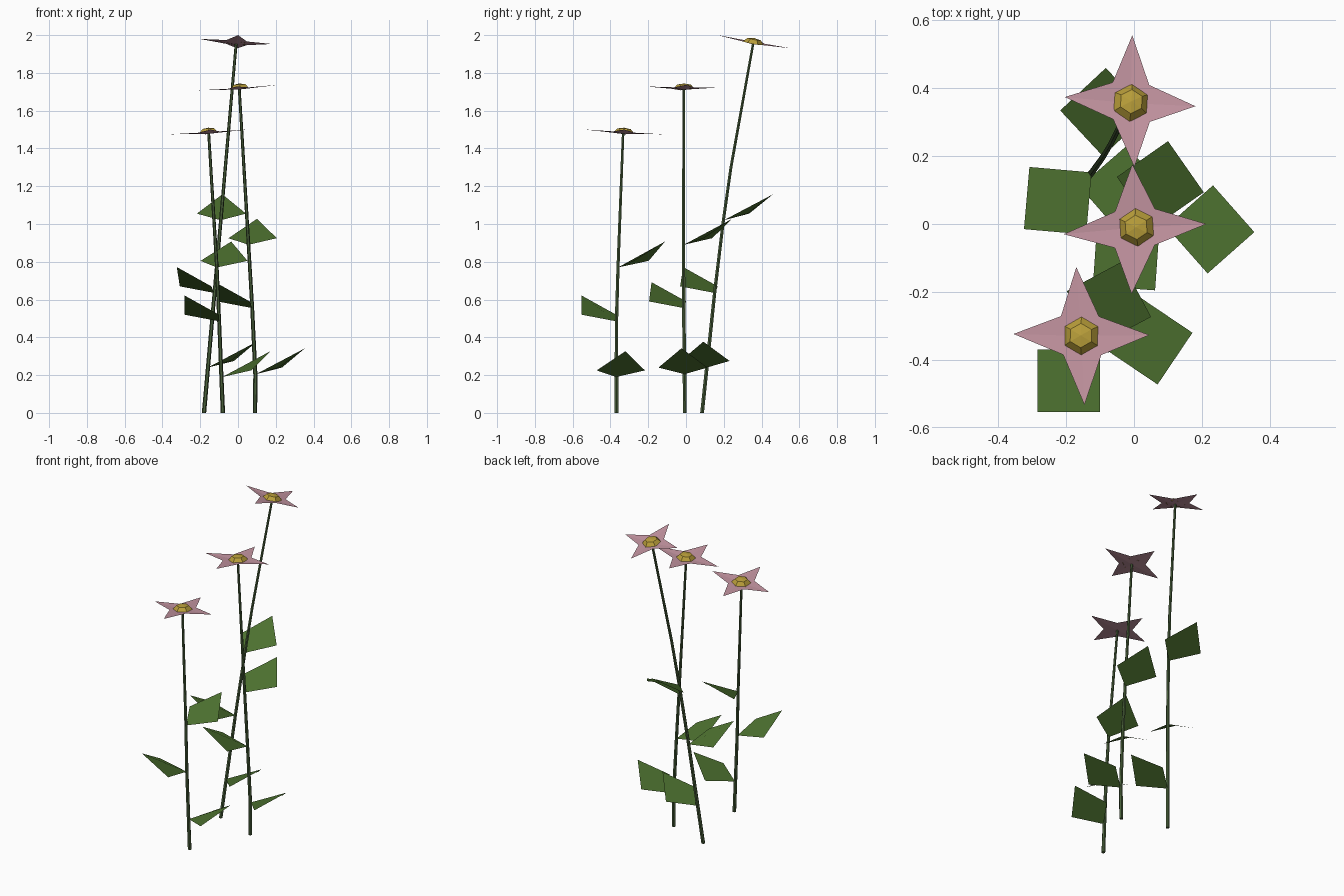
import bpy, bmesh, math
from mathutils import Vector

if "Cube" in bpy.data.objects:
    bpy.data.objects.remove(bpy.data.objects["Cube"])


def material(name, rgb):
    m = bpy.data.materials.new(name)
    m.diffuse_color = (*rgb, 1)
    m.use_nodes = True
    m.node_tree.nodes["Principled BSDF"].inputs["Base Color"].default_value = m.diffuse_color
    return m


LEAF = material("leaf green", (0.076, 0.171, 0.030))
STEM = material("stem green", (0.065, 0.114, 0.042))
PETAL = material("petal pink", (0.546, 0.296, 0.352))
GOLD = material("centre gold", (0.485, 0.342, 0.042))


def make(name, verts, faces, mat):
    me = bpy.data.meshes.new(name)
    me.from_pydata([tuple(v) for v in verts], [], faces)
    me.materials.append(mat)
    ob = bpy.data.objects.new(name, me)
    bpy.context.collection.objects.link(ob)
    return ob


def stem(name, pts, r0=0.0115, r1=0.0075, n=6):
    """Tapered six-sided tube through the points."""
    verts, faces = [], []
    for i, p in enumerate(pts):
        r = r0 + (r1 - r0) * p[2] / pts[-1][2]
        for k in range(n):
            a = math.tau * k / n
            verts.append((p[0] + r * math.cos(a), p[1] + r * math.sin(a), p[2]))
        if i:
            b = (i - 1) * n
            faces += [(b + k, b + (k + 1) % n, b + n + (k + 1) % n, b + n + k)
                      for k in range(n)]
    faces += [tuple(reversed(range(n))), tuple(range(len(verts) - n, len(verts)))]
    make(name, verts, faces, STEM)


def leaf(name, base, azimuth):
    """Square leaf on its corner, with the tip raised and the sides drooping."""
    a = math.radians(azimuth)
    d = Vector((math.cos(a), math.sin(a), 0))
    s = Vector((-d.y, d.x, 0))
    b, up = Vector(base), Vector((0, 0, 1))
    make(name, [b,
                b + d * 0.13 - s * 0.13 + up * 0.035,
                b + d * 0.26 + up * 0.137,
                b + d * 0.13 + s * 0.13 + up * 0.035], [(0, 1, 2, 3)], LEAF)


def flower(name, centre, tips):
    """Four-pointed star of petals with a hexagonal dome, tilted to match."""
    c = Vector(centre)
    t = [Vector(p) - c for p in tips]
    verts = [c]
    for i in range(4):
        verts += [c + t[i], c + (t[i] + t[(i + 1) % 4]) * 0.28]
    make(name + "_petals", verts,
         [(0, 2 * i + 1, 2 * i + 2) for i in range(4)] +
         [(0, 2 * i + 2, (2 * i + 2) % 8 + 1) for i in range(4)], PETAL)
    # dome axes follow the petal plane
    x = (t[0] - t[2]).normalized()
    n = x.cross(t[1] - t[3]).normalized()
    y = n.cross(x)
    dv, df = [], []
    for r, h in ((0.056, 0.004), (0.036, 0.026)):
        for k in range(6):
            a = math.radians(30 + 60 * k)
            dv.append(c + x * r * math.cos(a) + y * r * math.sin(a) + n * h)
    dv.append(c + n * 0.032)
    for k in range(6):
        j = (k + 1) % 6
        df += [(k, j, 6 + j, 6 + k), (6 + k, 6 + j, 12)]
    make(name + "_centre", dv, df, GOLD)


# stem points, leaves (base, azimuth), flower centre and petal tips (+x, +y, -x, -y)
plants = {
    "front": (
        [(-.08, -.368, 0), (-.10, -.368, .49), (-.112, -.36, .77), (-.155, -.333, 1.478)],
        [((-.083, -.37, .19), 11), ((-.10, -.37, .485), 225), ((-.112, -.36, .77), 73)],
        (-.155, -.33, 1.478),
        [(.045, -.327, 1.50), (-.17, -.127, 1.475), (-.355, -.324, 1.475), (-.146, -.533, 1.50)]),
    "middle": (
        [(.09, -.006, 0), (.092, -.008, .2), (.075, -.012, .56), (.055, -.013, .9), (.007, -.012, 1.712)],
        [((.095, -.008, .205), -3.5), ((.075, -.012, .555), 221), ((.055, -.012, .89), 80)],
        (.008, -.01, 1.712),
        [(.213, 0, 1.737), (-.005, .176, 1.723), (-.207, -.03, 1.708), (-.007, -.206, 1.728)]),
    "back": (
        [(-.18, .085, 0), (-.124, .152, .64), (-.091, .198, 1.02), (-.067, .238, 1.3), (-.01, .355, 1.952)],
        [((-.16, .11, .24), -4), ((-.125, .152, .635), 220), ((-.092, .2, 1.02), 88)],
        (-.01, .356, 1.953),
        [(.181, .347, 1.953), (-.005, .556, 1.93), (-.204, .374, 1.98), (.001, .168, 2.0)]),
}

for place, (path, leaves, centre, tips) in plants.items():
    stem(place + "_stem", path)
    for level, (base, az) in zip(("lower", "middle", "upper"), leaves):
        leaf(f"{place}_{level}_leaf", base, az)
    flower(place + "_flower", centre, tips)
